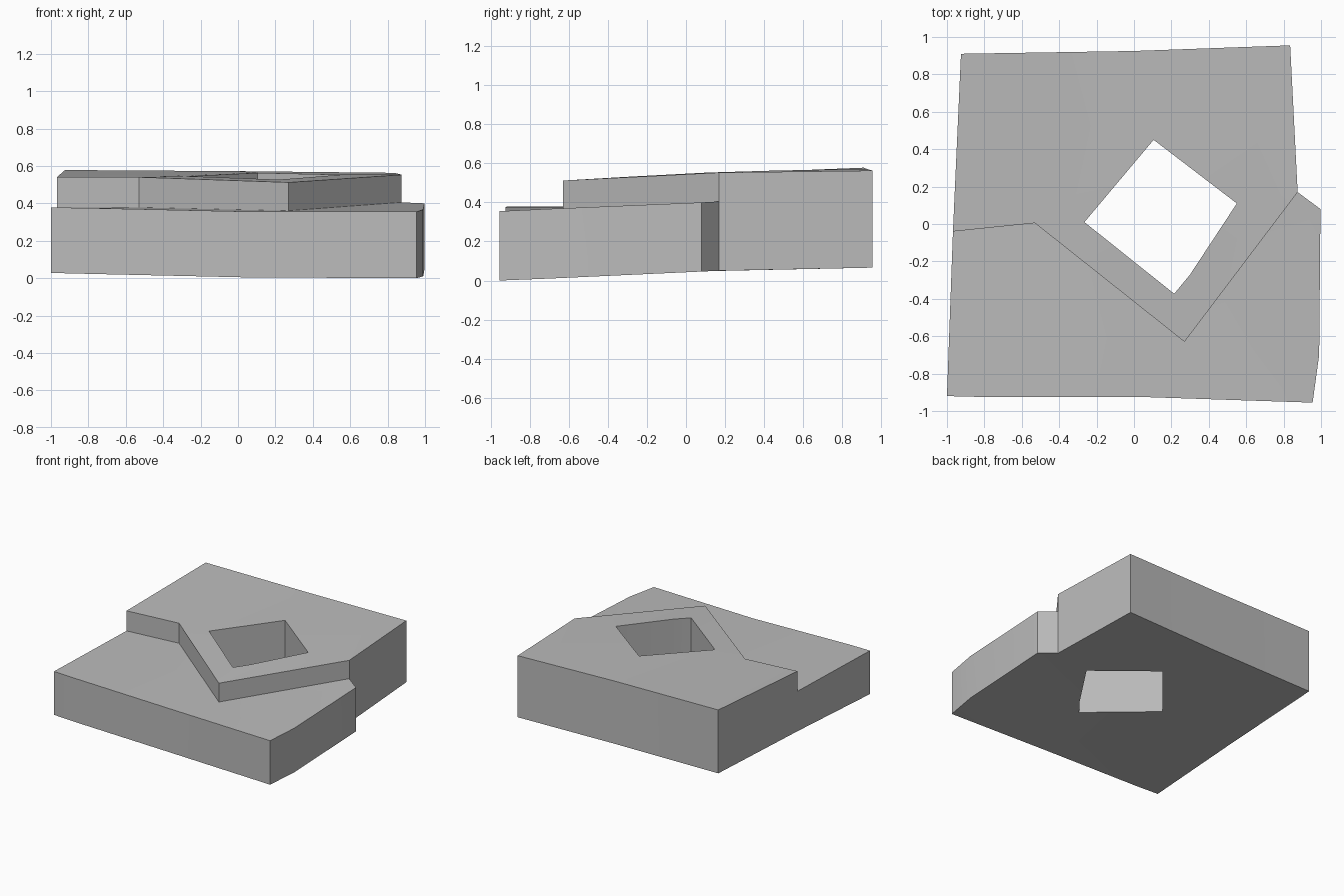
import bpy, bmesh
from mathutils import Vector

if "Cube" in bpy.data.objects:
    bpy.data.objects.remove(bpy.data.objects["Cube"])

stone = bpy.data.materials.new("plain grey")
stone.use_nodes = True
grey = (0.5, 0.5, 0.5, 1)
stone.diffuse_color = grey
stone.node_tree.nodes["Principled BSDF"].inputs["Base Color"].default_value = grey

# Points: x, y, underside height, top height
front = [(-.968, -.04, .055, .378), (-1, -.92, .028, .378), (-.8, -.925, .023, .375),
         (.05, -.925, .004, .356), (.955, -.955, 0, .355), (.99, -.7, .01, .367),
         (.997, .08, .046, .4), (.875, .17, .05, .405)]
rear = [(.875, .17, .05, .553), (.835, .955, .066, .563), (0, .925, .066, .572),
        (-.925, .91, .066, .578), (-.968, -.04, .055, .54)]
step = [(.875, .17, .405, .553), (.27, -.63, .36, .512),
        (-.53, .005, .378, .54), (-.968, -.04, .378, .54)]
hole = [(-.265, .01, .046, .545), (.105, .45, .057, .563), (.55, .11, .048, .553),
        (.3, -.27, .035, .533), (.215, -.373, .03, .527)]

bm = bmesh.new()
verts = {}


def vert(x, y, z):
    key = (x, y, z)
    if key not in verts:
        verts[key] = bm.verts.new(key)
    return verts[key]


def low(p):
    return vert(p[0], p[1], p[2])


def high(p):
    return vert(p[0], p[1], p[3])


def walls(points, closed=False):
    pairs = list(zip(points, points[1:]))
    if closed:
        pairs.append((points[-1], points[0]))
    for a, b in pairs:
        bm.faces.new((low(a), low(b), high(b), high(a)))


def cap(*loops):
    edges = []
    for loop in loops:
        for a, b in zip(loop, loop[1:] + loop[:1]):
            edges.append(bm.edges.get((a, b)) or bm.edges.new((a, b)))
    bmesh.ops.triangle_fill(bm, edges=edges, use_beauty=True, normal=Vector((0, 0, 1)))


# Outer sides, raised step and the square shaft
walls(front)
walls(rear)
walls(step)
walls(hole, closed=True)

# Underside, lower ledge and raised deck
cap([low(p) for p in front + rear[1:-1]], [low(p) for p in hole])
cap([high(p) for p in front] + [low(p) for p in step[1:-1]])
cap([high(p) for p in rear] + [high(p) for p in reversed(step[1:-1])],
    [high(p) for p in hole])

bmesh.ops.recalc_face_normals(bm, faces=bm.faces[:])
mesh = bpy.data.meshes.new("stepped_slab")
bm.to_mesh(mesh)
bm.free()
mesh.materials.append(stone)
slab = bpy.data.objects.new("stepped_slab", mesh)
bpy.context.collection.objects.link(slab)

# Soft shading across the gently warped faces
bpy.context.view_layer.objects.active = slab
slab.select_set(True)
bpy.ops.object.shade_smooth_by_angle(angle=0.4)
